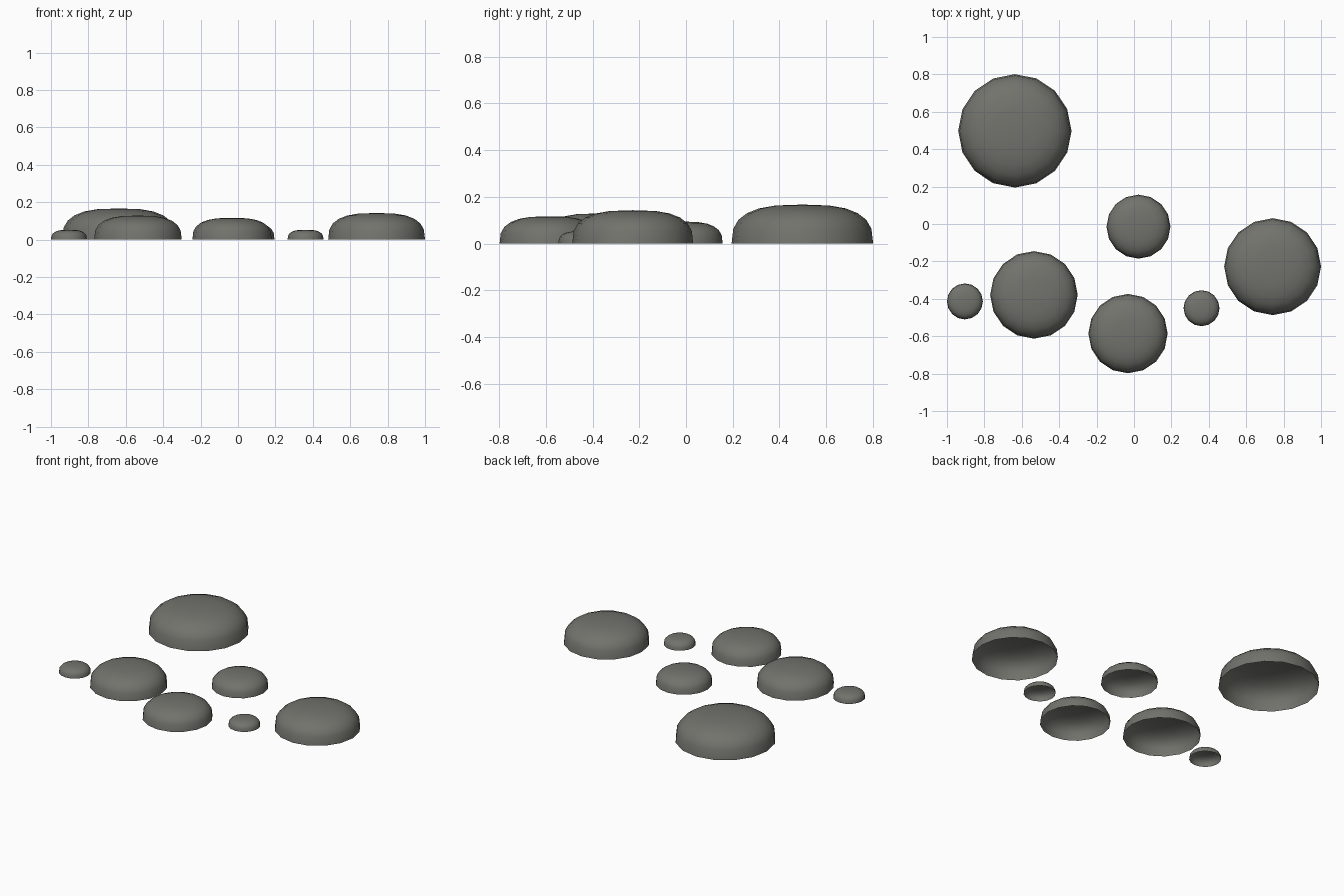
import bpy, bmesh, math

if "Cube" in bpy.data.objects:
    bpy.data.objects.remove(bpy.data.objects["Cube"])

SIDES, RINGS = 16, 6
POWER = 2.8          # squareness of the dome profile
HEIGHT = 0.55        # height relative to radius

stone = bpy.data.materials.new("dark_grey_stone")
stone.diffuse_color = (0.17, 0.17, 0.153, 1)
stone.use_nodes = True
stone.node_tree.nodes["Principled BSDF"].inputs["Base Color"].default_value = stone.diffuse_color


def dome(name, x, y, r):
    """Flat-topped hollow dome, open underneath."""
    bm = bmesh.new()
    rings = []
    for i in range(RINGS):
        a = math.pi / 2 * i / RINGS
        rr = r * math.cos(a) ** (2 / POWER)
        z = r * HEIGHT * math.sin(a) ** (2 / POWER)
        rings.append([bm.verts.new((rr * math.cos(2 * math.pi * k / SIDES),
                                    rr * math.sin(2 * math.pi * k / SIDES), z))
                      for k in range(SIDES)])
    top = bm.verts.new((0, 0, r * HEIGHT))
    for k in range(SIDES):
        n = (k + 1) % SIDES
        for lo, hi in zip(rings, rings[1:]):
            bm.faces.new((lo[k], lo[n], hi[n], hi[k]))
        bm.faces.new((rings[-1][k], rings[-1][n], top))
    for f in bm.faces:
        f.smooth = True
    me = bpy.data.meshes.new(name)
    bm.to_mesh(me)
    bm.free()
    me.materials.append(stone)
    ob = bpy.data.objects.new(name, me)
    ob.location = (x, y, 0)
    bpy.context.collection.objects.link(ob)


# Stepping stones: x, y, radius
for name, x, y, r in [
    ("largest_stone", -0.637, 0.498, 0.303),
    ("right_stone", 0.741, -0.228, 0.259),
    ("left_stone", -0.535, -0.379, 0.234),
    ("front_stone", -0.032, -0.586, 0.212),
    ("middle_stone", 0.024, -0.014, 0.171),
    ("right_pebble", 0.361, -0.450, 0.096),
    ("left_pebble", -0.904, -0.414, 0.096),
]:
    dome(name, x, y, r)
